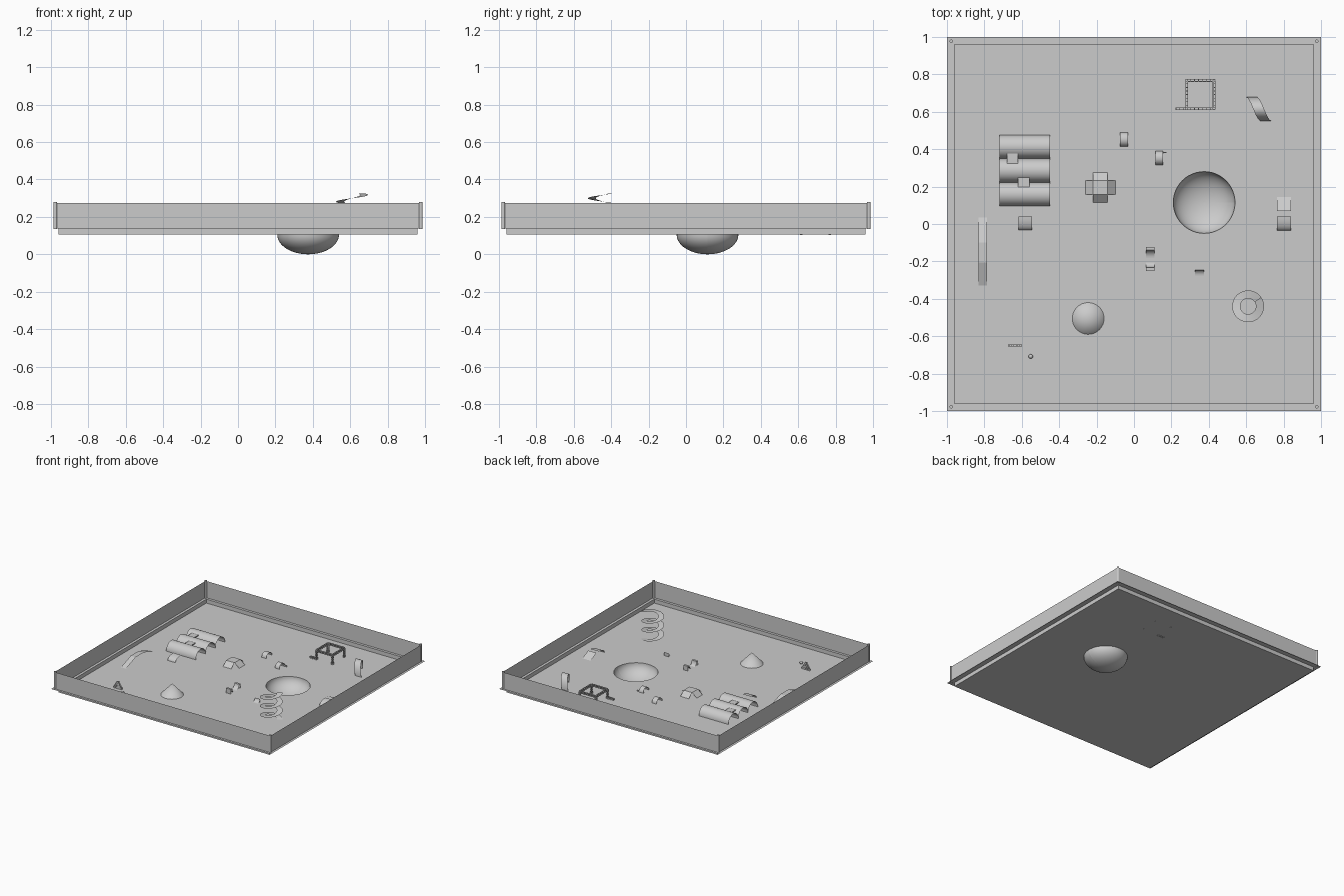
import bpy, bmesh
from math import sin, cos, pi, radians

if "Cube" in bpy.data.objects:
    bpy.data.objects.remove(bpy.data.objects["Cube"])

F = 0.105      # floor level
RIM = 0.137    # ledge level
TOP = 0.274    # wall top


def make(name, verts, faces, smooth=False):
    me = bpy.data.meshes.new(name)
    me.from_pydata(verts, [], faces)
    ob = bpy.data.objects.new(name, me)
    bpy.context.collection.objects.link(ob)
    if smooth:
        bpy.context.view_layer.objects.active = ob
        for o in bpy.context.selected_objects:
            o.select_set(False)
        ob.select_set(True)
        bpy.ops.object.shade_smooth_by_angle(angle=radians(35))
    return ob


def sheet(name, rows, smooth=False):
    """Surface through equally long rows of points."""
    n = len(rows[0])
    verts = [p for r in rows for p in r]
    faces = [(i * n + j, i * n + j + 1, (i + 1) * n + j + 1, (i + 1) * n + j)
             for i in range(len(rows) - 1) for j in range(n - 1)]
    return make(name, verts, faces, smooth)


def strip(name, x0, x1, profile, smooth=False):
    """Profile of (y, height above floor) swept along x."""
    return sheet(name, [[(x0, y, F + z), (x1, y, F + z)] for y, z in profile], smooth)


def arc(cy, ry, rz, a0, a1, n=16, cz=0.0):
    return [(cy + ry * cos(radians(a0 + (a1 - a0) * i / n)),
             cz + rz * sin(radians(a0 + (a1 - a0) * i / n))) for i in range(n + 1)]


def box(name, x0, x1, y0, y1, z0, z1):
    v = [(x, y, z) for x in (x0, x1) for y in (y0, y1) for z in (z0, z1)]
    return make(name, v, [(0, 1, 3, 2), (4, 6, 7, 5), (0, 4, 5, 1),
                          (2, 3, 7, 6), (0, 2, 6, 4), (1, 5, 7, 3)])


def square(r, z):
    return [(-r, -r, z), (r, -r, z), (r, r, z), (-r, r, z), (-r, -r, z)]


# Tray: step, ledge and upright walls
sheet("tray_step_and_ledge", [square(0.96, F), square(0.96, RIM), square(1.0, RIM)])
sheet("tray_walls", [square(0.981, RIM), square(0.981, TOP)])
for sx in (-1, 1):
    for sy in (-1, 1):
        bpy.ops.mesh.primitive_cylinder_add(vertices=16, radius=0.009, depth=0.146,
                                            location=(sx * 0.977, sy * 0.977, 0.207))
        bpy.context.object.name = "corner_post"

# Floor with a round opening for the bowl
BX, BY, BR = 0.375, 0.115, 0.165
bm = bmesh.new()
for loop in ([p for p in square(0.96, F)[:4]],
             [(BX + BR * cos(2 * pi * i / 48), BY + BR * sin(2 * pi * i / 48), F) for i in range(48)]):
    vs = [bm.verts.new(p) for p in loop]
    for i in range(len(vs)):
        bm.edges.new((vs[i], vs[(i + 1) % len(vs)]))
bmesh.ops.triangle_fill(bm, edges=bm.edges[:], use_beauty=True, use_dissolve=False,
                        normal=(0, 0, 1))
floor = make("floor", [], [])
bm.to_mesh(floor.data)
bm.free()

# Sunken bowl
sheet("bowl", [[(BX + BR * cos(t) * cos(2 * pi * i / 48), BY + BR * cos(t) * sin(2 * pi * i / 48),
                 F - 0.105 * sin(t)) for i in range(49)]
               for t in [pi / 2 * k / 16 for k in range(17)]], True)

# Cone
bpy.ops.mesh.primitive_cone_add(vertices=32, radius1=0.085, radius2=0, depth=0.09,
                                location=(-0.245, -0.505, F + 0.045))
bpy.context.object.name = "cone"
bpy.ops.object.shade_smooth_by_angle(angle=radians(35))

# Three rolls with small bridges across the valleys
for i in range(3):
    strip("roll", -0.72, -0.45, arc(0.159 + 0.127 * i, 0.0635, 0.065, 0, 180, 24), True)
box("roll_bridge", -0.68, -0.62, 0.322, 0.378, F + 0.046, F + 0.053)
box("roll_bridge", -0.62, -0.56, 0.197, 0.252, F + 0.046, F + 0.053)
strip("roll_entry_ramp", -0.617, -0.545, arc(0.04, 0.073, 0.035, 90, 180, 8), True)

# Cross-shaped ramp box: flat top with four sloping arms
cx, cy, a, b, h = -0.18, 0.195, 0.038, 0.08, 0.035
strip("cross_ramp_y", cx - a, cx + a, [(cy - b, 0), (cy - a, h), (cy + a, h), (cy + b, 0)])
for s in (-1, 1):
    sheet("cross_ramp_x", [[(cx + s * a, cy - a, F + h), (cx + s * a, cy + a, F + h)],
                           [(cx + s * b, cy - a, F), (cx + s * b, cy + a, F)]])

# Long narrow bridge
strip("long_bridge", -0.832, -0.787, [(-0.33, 0), (-0.205, 0.046), (-0.1, 0.046), (0.035, 0)])

# Jump pair with a gap
strip("jump_ramp", 0.765, 0.84, [(0.145, 0), (0.07, 0.036)])
strip("landing_ramp", 0.765, 0.84, arc(0.04, 0.075, 0.036, 90, 180, 8), True)

# Two small humps
strip("hump", -0.075, -0.033, arc(0.452, 0.038, 0.036, 0, 180), True)
strip("hump", 0.115, 0.155, arc(0.353, 0.037, 0.036, 0, 180), True)
box("hump_rail", 0.115, 0.175, 0.38, 0.385, F, F + 0.01)

# Quarter pipes: deck and hollow curve
def quarter_pipe(name, x0, x1, y_back, y_front, h, deck):
    d = 1 if y_back > y_front else -1
    lip = y_back - d * deck
    curve = [(y_front + (lip - y_front) * sin(t), h * (1 - cos(t)))
             for t in [pi / 2 * k / 10 for k in range(11)]]
    strip(name, x0, x1, curve + [(y_back, h), (y_back, 0)], True)

quarter_pipe("quarter_pipe", 0.065, 0.11, -0.122, -0.182, 0.038, 0.018)
quarter_pipe("quarter_pipe", 0.065, 0.11, -0.25, -0.205, 0.038, 0.018)
quarter_pipe("quarter_pipe", 0.325, 0.373, -0.245, -0.277, 0.028, 0.0)

# Spiral ramp, three turns
rows = []
for i in range(145):
    t = radians(35) + 6 * pi * i / 144
    rows.append([(0.61 + r * cos(t), -0.44 + r * sin(t), F + 0.22 * i / 144)
                 for r in (0.042, 0.085)])
sheet("spiral_ramp", rows, True)

# Twisted arch ribbon
rows = []
for i in range(25):
    k = i / 24
    y, z = 0.615 + 0.065 * cos(pi * k), F + 0.1 * sin(pi * k)
    x = 0.595 + 0.085 * k
    rows.append([(x, y, z), (x + 0.058, y, z)])
sheet("twisted_arch", rows, True)

# Truss frame
def truss(p, q):
    """Axis-aligned lattice bar: four thin rails with collars."""
    w, t = 0.006, 0.0018
    ax = max(range(3), key=lambda k: abs(q[k] - p[k]))
    others = [k for k in range(3) if k != ax]
    def bar(lo, hi):
        box("truss", lo[0], hi[0], lo[1], hi[1], lo[2], hi[2])
    for s in (-1, 1):
        for u in (-1, 1):
            lo, hi = list(p), list(q)
            for k, d in zip(others, (s * w, u * w)):
                lo[k], hi[k] = p[k] + d - t, p[k] + d + t
            bar(lo, hi)
    n = max(2, round((q[ax] - p[ax]) / 0.02))
    for i in range(n + 1):
        c = p[ax] + (q[ax] - p[ax]) * i / n
        lo, hi = list(p), list(q)
        lo[ax], hi[ax] = c - t, c + t
        for k in others:
            lo[k], hi[k] = p[k] - w, p[k] + w
        bar(lo, hi)

X0, X1, Y0, Y1, Z = 0.282, 0.428, 0.616, 0.768, 0.178
for y in (Y0, Y1):
    truss((X0, y, Z), (X1, y, Z))
for x in (X0, X1):
    truss((x, Y0, Z), (x, Y1, Z))
    for y in (Y0, Y1):
        truss((x, y, F), (x, y, Z))
truss((0.225, Y0, F + 0.006), (X0, Y0, F + 0.006))

# Stacked cans and a ball
for row in range(4):
    for i in range(4 - row):
        x = -0.675 + 0.0095 * (row + 1) + 0.019 * i
        box("can", x - 0.0085, x + 0.0085, -0.656, -0.644, F + 0.015 * row, F + 0.015 * row + 0.014)
bpy.ops.mesh.primitive_uv_sphere_add(segments=16, ring_count=8, radius=0.012,
                                     location=(-0.552, -0.708, F + 0.012))
bpy.context.object.name = "ball"
bpy.ops.object.shade_smooth()
